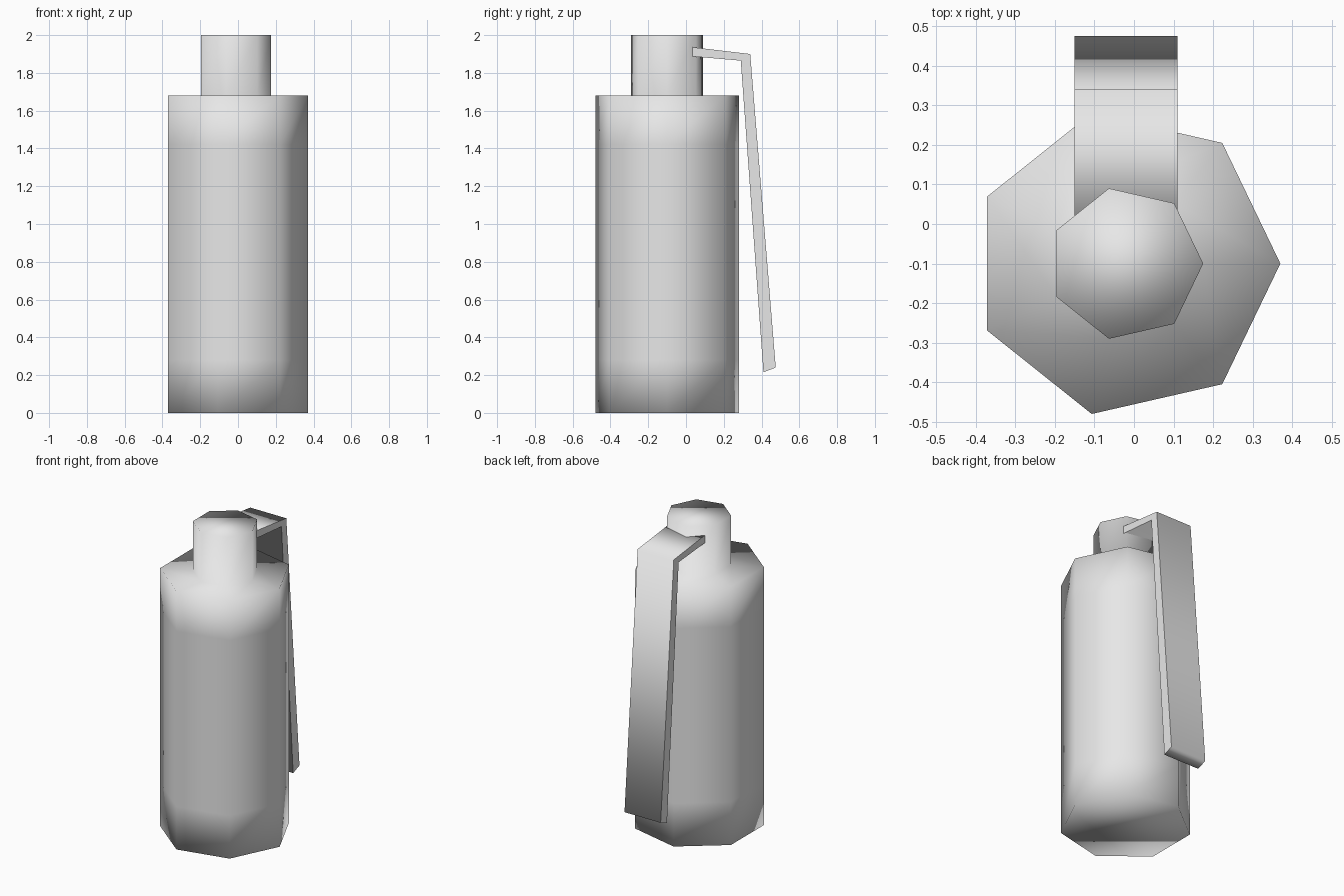
import bpy, bmesh
from math import cos, sin, tau

cube = bpy.data.objects.get("Cube")
if cube:
    bpy.data.objects.remove(cube)

SIDES = 7
CENTRE = (-0.02, -0.10)

grey = bpy.data.materials.new("plain grey")
grey.use_nodes = True
grey.diffuse_color = (0.8, 0.8, 0.8, 1)
grey.node_tree.nodes["Principled BSDF"].inputs["Base Color"].default_value = grey.diffuse_color


def finish(bm, name):
    """Turn a bmesh into a grey object in the scene."""
    bmesh.ops.recalc_face_normals(bm, faces=bm.faces)
    mesh = bpy.data.meshes.new(name)
    bm.to_mesh(mesh)
    bm.free()
    mesh.materials.append(grey)
    obj = bpy.data.objects.new(name, mesh)
    bpy.context.collection.objects.link(obj)
    return obj


def lathe(name, profile):
    """Seven-sided smooth solid through (radius, height) rings, capped at both ends."""
    bm = bmesh.new()
    rings = []
    for radius, z in profile:
        rings.append([bm.verts.new((CENTRE[0] + radius * cos(tau * i / SIDES),
                                    CENTRE[1] + radius * sin(tau * i / SIDES), z))
                      for i in range(SIDES)])
    for low, high in zip(rings, rings[1:]):
        for i in range(SIDES):
            j = (i + 1) % SIDES
            bm.faces.new((low[i], low[j], high[j], high[i]))
    bm.faces.new(rings[0])
    bm.faces.new(rings[-1])
    for face in bm.faces:
        face.smooth = True
    return finish(bm, name)


def strap(name, outline, x_left, x_right):
    """Side outline (y, z) extruded along x, flat on its two sides."""
    bm = bmesh.new()
    side = bm.faces.new([bm.verts.new((x_left, y, z)) for y, z in outline])
    result = bmesh.ops.extrude_face_region(bm, geom=[side], use_keep_orig=True)
    moved = [v for v in result["geom"] if isinstance(v, bmesh.types.BMVert)]
    bmesh.ops.translate(bm, verts=moved, vec=(x_right - x_left, 0, 0))
    for face in bm.faces:
        face.smooth = len(face.verts) == 4
    return finish(bm, name)


# Body with the narrower neck rising out of its shoulder
lathe("body_and_neck", [(0.39, 0), (0.39, 0.28), (0.39, 1.42), (0.39, 1.68),
                        (0.195, 1.68), (0.195, 2.0)])

# Bent lever leaving the neck and hanging down the back
strap("lever", [(0.0, 1.94), (0.34, 1.90), (0.475, 0.24),
                (0.41, 0.215), (0.29, 1.865), (0.0, 1.89)], -0.15, 0.11)
